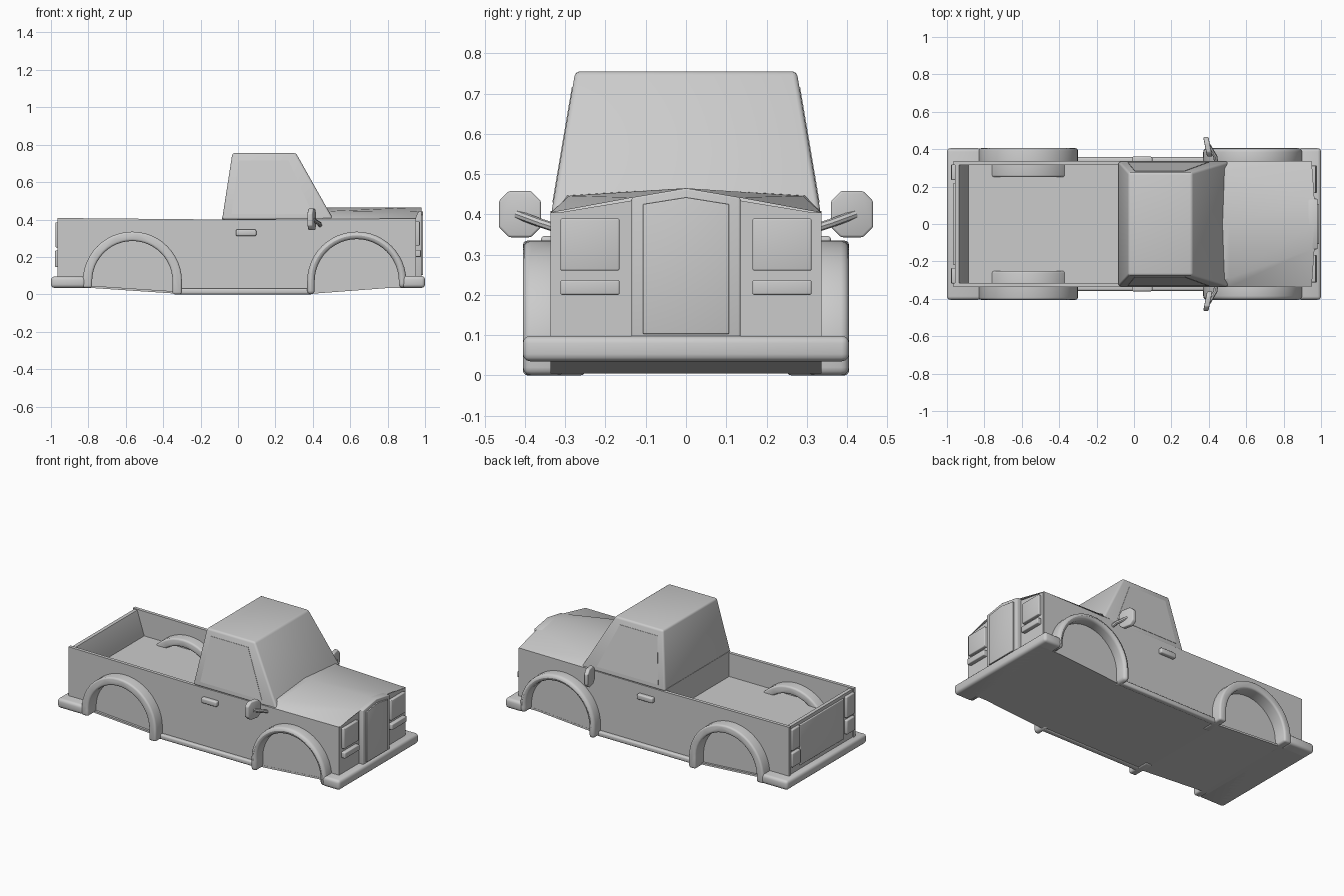
import bpy, bmesh, math
from mathutils import Vector

if "Cube" in bpy.data.objects:
    bpy.data.objects.remove(bpy.data.objects["Cube"])

REAR, FRONT, AXLE_Z = -0.565, 0.635, 0.07


def finish(name, bm, bevel=0, seg=3, mirror=False):
    bmesh.ops.recalc_face_normals(bm, faces=bm.faces)
    me = bpy.data.meshes.new(name)
    bm.to_mesh(me)
    bm.free()
    ob = bpy.data.objects.new(name, me)
    bpy.context.collection.objects.link(ob)
    if bevel:
        m = ob.modifiers.new("bevel", 'BEVEL')
        m.width, m.segments, m.limit_method = bevel, seg, 'ANGLE'
        m.angle_limit = math.radians(40)
    if mirror:
        m = ob.modifiers.new("mirror", 'MIRROR')
        m.use_axis = (False, True, False)
        m.use_mirror_merge = False
    return ob


def prism(name, pts, axis, a, b, **kw):
    """Extrude a 2D outline along y (x,z points) or x (y,z points)."""
    put = (lambda p, t: (p[0], t, p[1])) if axis == 'y' else (lambda p, t: (t, p[0], p[1]))
    bm = bmesh.new()
    lo = [bm.verts.new(put(p, a)) for p in pts]
    hi = [bm.verts.new(put(p, b)) for p in pts]
    bm.faces.new(lo)
    bm.faces.new(hi[::-1])
    n = len(pts)
    for i in range(n):
        bm.faces.new((lo[i], lo[(i + 1) % n], hi[(i + 1) % n], hi[i]))
    return finish(name, bm, **kw)


def box(name, x0, x1, y0, y1, z0, z1, **kw):
    return prism(name, [(x0, z0), (x1, z0), (x1, z1), (x0, z1)], 'y', y0, y1, **kw)


def hull(name, pts, **kw):
    bm = bmesh.new()
    for p in pts:
        bm.verts.new(p)
    bmesh.ops.convex_hull(bm, input=bm.verts)
    bmesh.ops.dissolve_limit(bm, angle_limit=0.02, verts=bm.verts, edges=bm.edges)
    return finish(name, bm, **kw)


def arc(cx, r, n=24):
    """Half circle over an axle, from -x to +x."""
    return [(cx - r * math.cos(math.pi * i / n), AXLE_Z + r * math.sin(math.pi * i / n))
            for i in range(n + 1)]


# Side panels with wheel openings
R = 0.235
side = [(-0.965, 0.04), (REAR - R, 0.04)] + arc(REAR, R) + [(REAR + R, 0.01), (FRONT - R, 0.01)] \
    + arc(FRONT, R) + [(FRONT + R, 0.04), (0.95, 0.04), (0.95, 0.405), (-0.085, 0.40), (-0.965, 0.408)]
prism("side_panel", side, 'y', 0.315, 0.336, mirror=True)

# Underbody plate, dipping between the axles
low = [(-0.98, 0.035), (-0.8, 0.035), (-0.35, 0.005), (0.42, 0.005), (0.82, 0.035), (0.98, 0.035)]
prism("underbody", low + [(x, z + 0.012) for x, z in reversed(low)], 'y', -0.336, 0.336)

# Wheel arches, wells and sills
for nm, cx, y_in, y_disc, bev in (("rear", REAR, 0.25, 0.322, 0.012), ("front", FRONT, 0.30, 0.335, 0.024)):
    feet = (0.035, 0.0) if cx < 0 else (0.0, 0.035)
    ro, ri = 0.265, (0.215 if cx < 0 else 0.225)
    ring = [(cx - ro, feet[0])] + arc(cx, ro) + [(cx + ro, feet[1]), (cx + ri, feet[1])] \
        + arc(cx, ri)[::-1] + [(cx - ri, feet[0])]
    prism(nm + "_wheel_arch", ring, 'y', y_in, 0.405, bevel=bev, mirror=True)
    disc = [(cx - ri - 0.01, feet[0] + 0.008)] + arc(cx, ri + 0.01) + [(cx + ri + 0.01, feet[1] + 0.008)]
    prism(nm + "_wheel_well", disc, 'y', y_disc - 0.012, y_disc, mirror=True)
box("sill", -0.33, 0.40, 0.32, 0.357, 0.0, 0.032, bevel=0.01, mirror=True)

# Bumpers
box("front_bumper", 0.875, 1.0, -0.405, 0.405, 0.035, 0.098, bevel=0.018)
box("rear_bumper", -1.0, -0.815, -0.405, 0.405, 0.035, 0.095, bevel=0.018)

# Cargo bed, tailgate sloping on the inside
box("bed_floor", -0.94, -0.075, -0.318, 0.318, 0.235, 0.25)
box("bed_front_wall", -0.085, -0.065, -0.318, 0.318, 0.24, 0.41)
prism("tailgate", [(-0.958, 0.09), (-0.90, 0.09), (-0.885, 0.25), (-0.935, 0.402), (-0.958, 0.402)],
      'y', -0.318, 0.318)
box("tailgate_panel", -0.966, -0.95, -0.22, 0.22, 0.12, 0.38, bevel=0.005)

# Cab with sloping glass
hull("cab", [(x, s * y, z) for s in (-1, 1) for x, y, z in
             ((-0.085, 0.335, 0.40), (0.51, 0.335, 0.40), (-0.03, 0.275, 0.755), (0.31, 0.275, 0.755))],
     bevel=0.012)


def on_cab(x, z, out):
    return Vector((x, 0.335 - 0.06 * (z - 0.40) / 0.355 + out, z))


win = [(-0.035, 0.43), (0.40, 0.43), (0.27, 0.715), (0.005, 0.715)]
hull("side_window", [on_cab(x, z, o) for x, z in win for o in (-0.012, 0.002)], mirror=True)

# Hood lofted from the windshield to the narrow nose
bm = bmesh.new()
rows = []
for x, y, z in ((0.455, 0.30, 0.447), (0.51, 0.29, 0.446), (0.965, 0.13, 0.442)):
    sec = [(-0.336, 0.404), (-y, z), (0, 0.465), (y, z), (0.336, 0.404)]
    rows.append([bm.verts.new((min(x, 0.95) if abs(a) > 0.3 else x, a, b)) for a, b in sec])
for r0, r1 in zip(rows, rows[1:]):
    for i in range(4):
        bm.faces.new((r0[i], r0[i + 1], r1[i + 1], r1[i]))
finish("hood", bm)

# Front fascia, grille and lamps
prism("fascia", [(-0.33, 0.08), (0.33, 0.08), (0.33, 0.402), (0.13, 0.435), (-0.13, 0.435), (-0.33, 0.402)],
      'x', 0.925, 0.952)


def shield(w, z0, z1, peak):
    return [(-w, z0), (w, z0), (w, z1), (0, peak), (-w, z1)]


prism("grille_surround", shield(0.135, 0.09, 0.442, 0.465), 'x', 0.93, 0.982, bevel=0.005)
prism("grille", shield(0.107, 0.103, 0.425, 0.442), 'x', 0.97, 0.99, bevel=0.003)
box("headlamp", 0.945, 0.972, 0.165, 0.312, 0.26, 0.39, bevel=0.005, mirror=True)
box("turn_signal", 0.945, 0.978, 0.165, 0.312, 0.20, 0.237, bevel=0.005, mirror=True)
box("tail_lamp", -0.976, -0.945, 0.235, 0.318, 0.25, 0.385, bevel=0.006, mirror=True)
box("reverse_lamp", -0.978, -0.945, 0.235, 0.318, 0.145, 0.235, bevel=0.006, mirror=True)

# Door handles
box("door_handle", -0.012, 0.098, 0.325, 0.36, 0.312, 0.346, bevel=0.008, mirror=True)

# Mirrors: tilted chamfered head on a slanted arm
c = 0.025
head = [(0.36 + c, 0.343), (0.465 - c, 0.343), (0.465, 0.343 + c), (0.465, 0.458 - c),
        (0.465 - c, 0.458), (0.36 + c, 0.458), (0.36, 0.458 - c), (0.36, 0.343 + c)]
hull("mirror_head", [(0.405 - 0.2 * (y - 0.36) + t, y, z) for y, z in head for t in (-0.014, 0.014)],
     bevel=0.006, mirror=True)
cu = bpy.data.curves.new("mirror_arm", 'CURVE')
cu.dimensions, cu.bevel_depth, cu.bevel_resolution, cu.use_fill_caps = '3D', 0.011, 2, True
for s in (-1, 1):
    sp = cu.splines.new('POLY')
    sp.points.add(2)
    for p, co in zip(sp.points, ((0.44, 0.32, 0.365), (0.435, 0.36, 0.378), (0.40, 0.42, 0.40))):
        p.co = (co[0], s * co[1], co[2], 1)
bpy.context.collection.objects.link(bpy.data.objects.new("mirror_arm", cu))

# Apply modifiers and smooth the rounded parts
bpy.ops.object.select_all(action='SELECT')
bpy.context.view_layer.objects.active = bpy.data.objects["cab"]
bpy.ops.object.convert(target='MESH')
bpy.ops.object.shade_smooth_by_angle(angle=math.radians(35))
